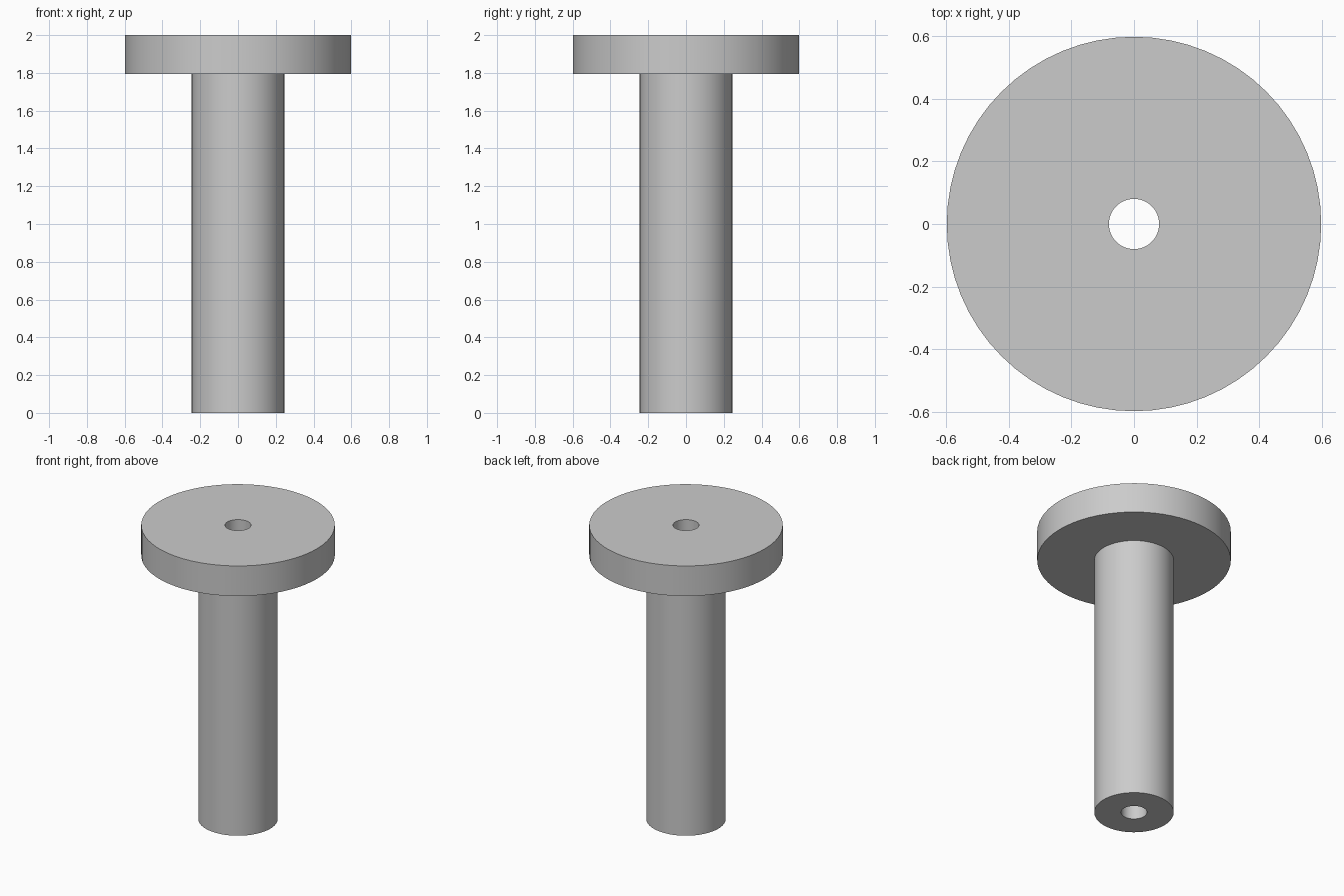
import bpy
import bmesh
from math import tau
from mathutils import Matrix

SIDES = 64
BORE, SHAFT, FLANGE = 0.08, 0.245, 0.597
SHOULDER, TOP = 1.795, 2.0

cube = bpy.data.objects.get("Cube")
if cube:
    bpy.data.objects.remove(cube, do_unlink=True)

# Plain grey metal
grey = bpy.data.materials.new("grey")
grey.use_nodes = True
colour = (0.6, 0.6, 0.6, 1)
grey.diffuse_color = colour
grey.node_tree.nodes["Principled BSDF"].inputs["Base Color"].default_value = colour

# Half section of the bored shaft and its wide flange, turned about z
profile = [(BORE, 0), (SHAFT, 0), (SHAFT, SHOULDER),
           (FLANGE, SHOULDER), (FLANGE, TOP), (BORE, TOP)]

bm = bmesh.new()
rings = []
for i in range(SIDES):
    turn = Matrix.Rotation(tau * i / SIDES, 3, 'Z')
    rings.append([bm.verts.new((r, 0, z)) for r, z in profile])
    bmesh.ops.rotate(bm, verts=rings[-1], cent=(0, 0, 0), matrix=turn)
for i, ring in enumerate(rings):
    following = rings[(i + 1) % SIDES]
    for j in range(len(profile)):
        k = (j + 1) % len(profile)
        bm.faces.new((ring[j], following[j], following[k], ring[k]))
bmesh.ops.recalc_face_normals(bm, faces=bm.faces)

mesh = bpy.data.meshes.new("flanged_bushing")
bm.to_mesh(mesh)
bm.free()
mesh.materials.append(grey)
bushing = bpy.data.objects.new("flanged_bushing", mesh)
bpy.context.collection.objects.link(bushing)

# Smooth round walls with crisp rims
bpy.ops.object.select_all(action='DESELECT')
bushing.select_set(True)
bpy.context.view_layer.objects.active = bushing
bpy.ops.object.shade_smooth_by_angle()
